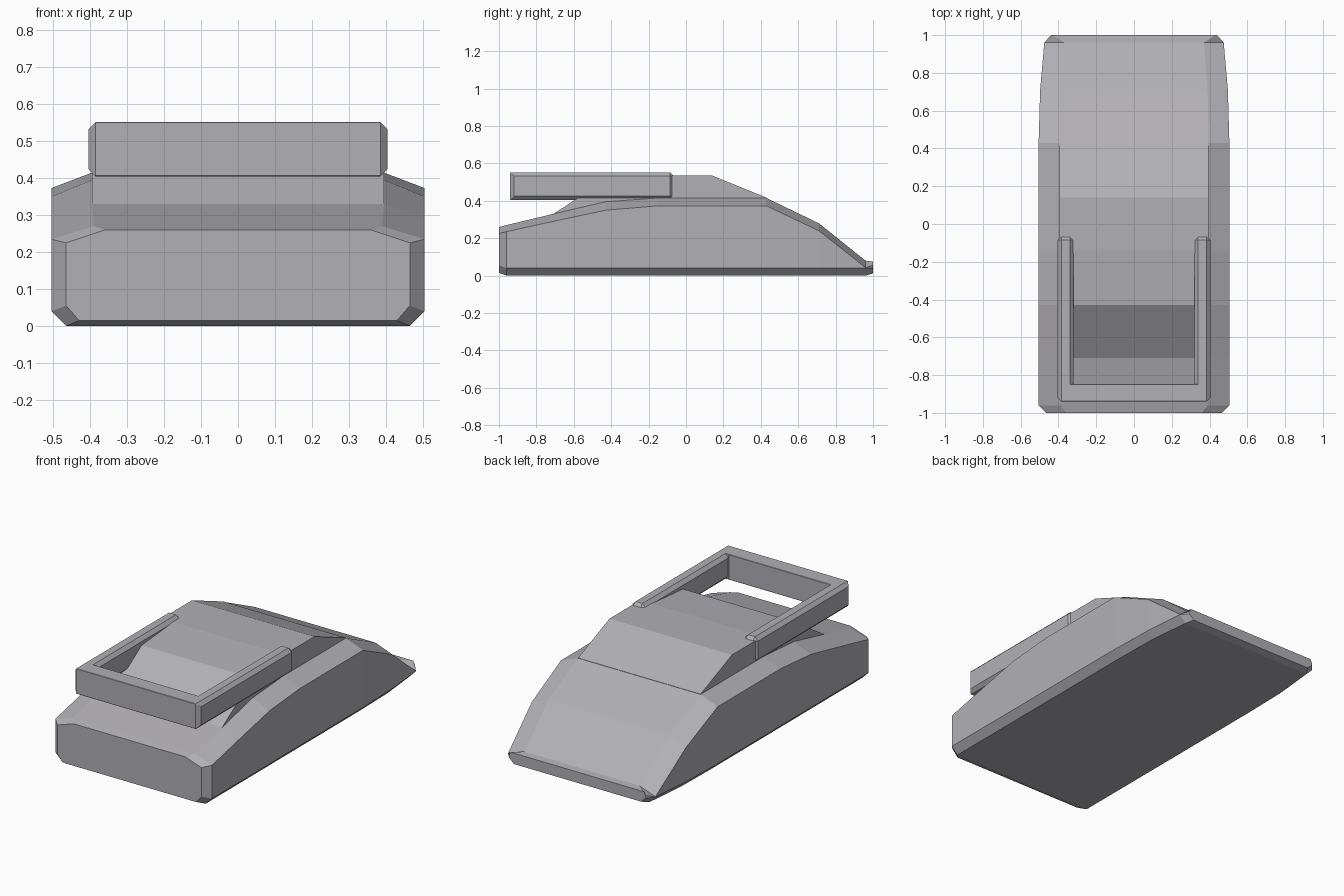
import bpy, bmesh

if "Cube" in bpy.data.objects:
    bpy.data.objects.remove(bpy.data.objects["Cube"])

grey = bpy.data.materials.new("dark_grey")
grey.diffuse_color = (0.44, 0.432, 0.46, 1)
grey.use_nodes = True
grey.node_tree.nodes["Principled BSDF"].inputs["Base Color"].default_value = grey.diffuse_color


def finish(name, bm):
    bmesh.ops.recalc_face_normals(bm, faces=bm.faces[:])
    mesh = bpy.data.meshes.new(name)
    bm.to_mesh(mesh)
    bm.free()
    mesh.materials.append(grey)
    obj = bpy.data.objects.new(name, mesh)
    bpy.context.collection.objects.link(obj)
    return obj


def prism(name, points, offset):
    """Extrude a closed polygon along offset."""
    bm = bmesh.new()
    face = bm.faces.new([bm.verts.new(p) for p in points])
    new = bmesh.ops.extrude_face_region(bm, geom=[face], use_keep_orig=True)["geom"]
    bmesh.ops.translate(bm, vec=offset,
                        verts=[g for g in new if isinstance(g, bmesh.types.BMVert)])
    return finish(name, bm)


# Hull: chamfered cross-sections lofted from front to back
# y, bottom x, side x, top x, bottom z, lower side z, shoulder z, deck z
sections = [
    (-1.00, 0.43, 0.465, 0.36, 0.015, 0.055, 0.225, 0.26),
    (-0.96, 0.465, 0.505, 0.39, 0, 0.04, 0.235, 0.27),
    (-0.71, 0.465, 0.505, 0.395, 0, 0.04, 0.29, 0.33),
    (-0.43, 0.465, 0.505, 0.395, 0, 0.04, 0.35, 0.395),
    (-0.15, 0.465, 0.505, 0.395, 0, 0.04, 0.373, 0.415),
    (0.43, 0.465, 0.505, 0.395, 0, 0.04, 0.373, 0.415),
    (0.71, 0.46, 0.497, 0.39, 0, 0.04, 0.24, 0.28),
    (0.96, 0.435, 0.475, 0.37, 0, 0.04, 0.043, 0.08),
    (1.00, 0.41, 0.44, 0.43, 0.012, 0.04, 0.055, 0.075),
]
bm = bmesh.new()
rings = []
for y, xb, xs, xt, zb, zl, zs, zt in sections:
    half = [(xb, zb), (xs, zl), (xs, zs), (xt, zt)]
    loop = half + [(-x, z) for x, z in reversed(half)]
    rings.append([bm.verts.new((x, y, z)) for x, z in loop])
for a, b in zip(rings, rings[1:]):
    for i in range(8):
        j = (i + 1) % 8
        bm.faces.new((a[i], a[j], b[j], b[i]))
bm.faces.new(rings[0])
bm.faces.new(rings[-1])
finish("hull", bm)

# Cabin: side profile extruded across the hull
profile = [(-0.71, 0.33), (-0.43, 0.51), (-0.14, 0.535), (0.14, 0.535),
           (0.43, 0.417), (0.43, 0.25), (-0.71, 0.25)]
prism("cabin", [(-0.395, y, z) for y, z in profile], (0.79, 0, 0))

# Wraparound front rail: U outline, strong chamfers on the arms, slight on the front bar
right = [(0.405, -0.94), (0.405, -0.065), (0.32, -0.065), (0.32, -0.848)]
outline = right + [(-x, y) for x, y in reversed(right)]
rail = prism("wraparound_rail", [(x, y, 0.405) for x, y in outline], (0, 0, 0.147))
weights = rail.data.attributes.new("bevel_weight_edge", "FLOAT", "EDGE")
for edge in rail.data.edges:
    a, b = (rail.data.vertices[i].co for i in edge.vertices)
    front_bar = abs(a.x - b.x) > 0.5
    inner_corner = abs(a.z - b.z) > 0.1 and abs(a.x) < 0.33 and a.y < -0.5
    weights.data[edge.index].value = 0.1 if front_bar or inner_corner else 1.0
bevel = rail.modifiers.new("chamfer", "BEVEL")
bevel.limit_method = "WEIGHT"
bevel.width = 0.02
bevel.segments = 1
